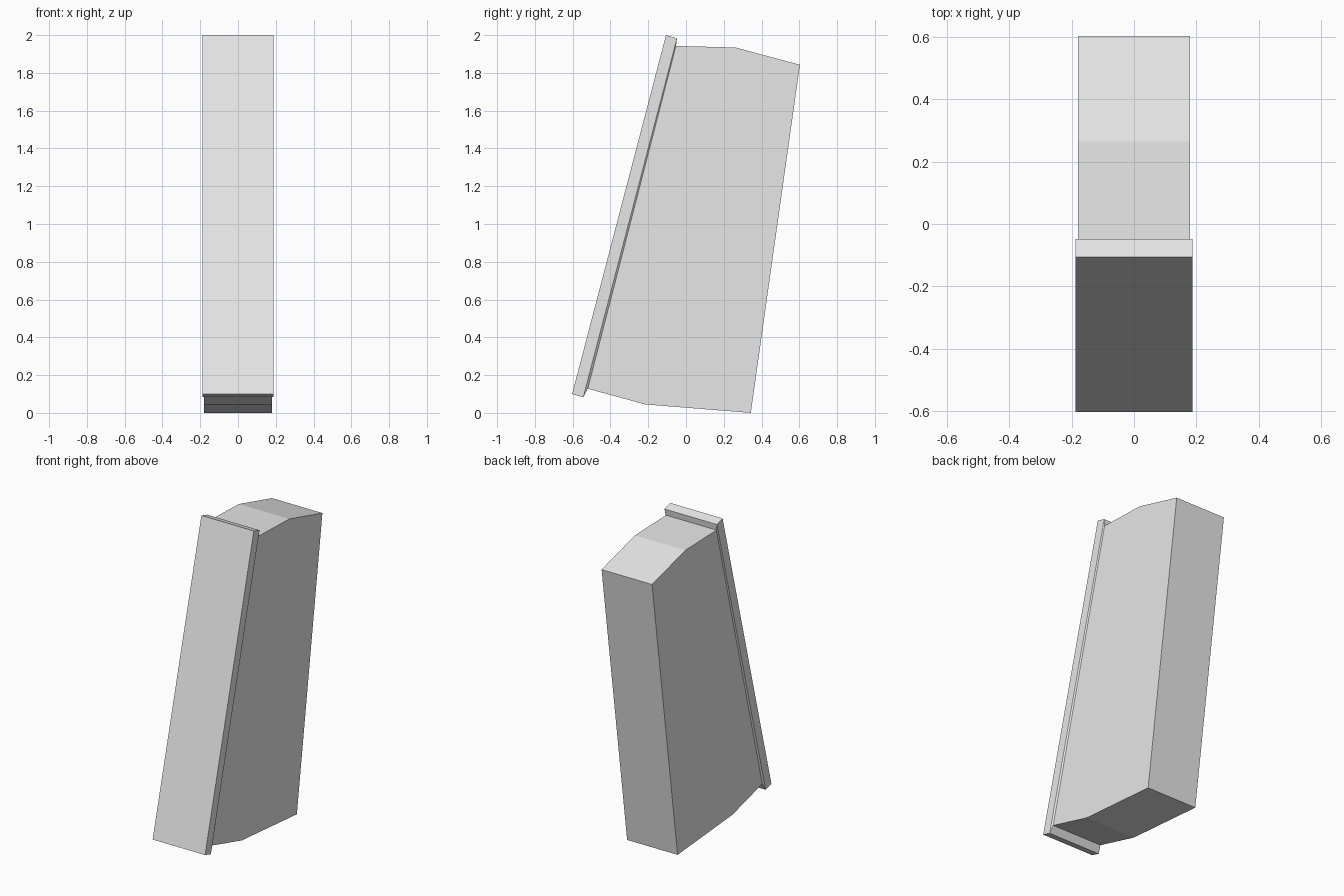
import bpy
import bmesh

cube = bpy.data.objects.get("Cube")
if cube:
    bpy.data.objects.remove(cube, do_unlink=True)

grey = bpy.data.materials.new("light grey")
grey.use_nodes = True
colour = (0.8, 0.8, 0.8, 1.0)
grey.diffuse_color = colour
grey.node_tree.nodes["Principled BSDF"].inputs["Base Color"].default_value = colour

PLATE_HALF, BODY_HALF = 0.187, 0.18


def ring(bm, profile, half):
    """Vertices of a (y, z) outline on the right and left side."""
    return [[bm.verts.new((x, y, z)) for y, z in profile] for x in (half, -half)]


def finish(name, bm):
    bmesh.ops.recalc_face_normals(bm, faces=bm.faces)
    mesh = bpy.data.meshes.new(name)
    bm.to_mesh(mesh)
    bm.free()
    mesh.materials.append(grey)
    obj = bpy.data.objects.new(name, mesh)
    bpy.context.collection.objects.link(obj)


def prism(name, profile, half):
    bm = bmesh.new()
    a, b = ring(bm, profile, half)
    bm.faces.new(a)
    bm.faces.new(b)
    for i in range(len(a)):
        j = (i + 1) % len(a)
        bm.faces.new((a[i], a[j], b[j], b[i]))
    finish(name, bm)


# Leaning front plate
plate_top, plate_bottom = (-0.048, 1.983), (-0.544, 0.083)
prism("front_plate",
      [(-0.603, 0.1), plate_bottom, plate_top, (-0.106, 2.0)], PLATE_HALF)

# Body with bent top and bottom
body_top, body_bottom = (-0.053, 1.943), (-0.52, 0.128)
prism("body",
      [body_bottom, (-0.217, 0.045), (0.343, 0.0), (0.603, 1.843),
       (0.264, 1.934), body_top], BODY_HALF)

# Sloped collar joining the plate to the body
bm = bmesh.new()
outer = ring(bm, [plate_bottom, plate_top], PLATE_HALF)
inner = ring(bm, [body_bottom, body_top], BODY_HALF)
o = outer[0] + outer[1][::-1]
n = inner[0] + inner[1][::-1]
for i in range(4):
    j = (i + 1) % 4
    bm.faces.new((o[i], o[j], n[j], n[i]))
finish("plate_collar", bm)
